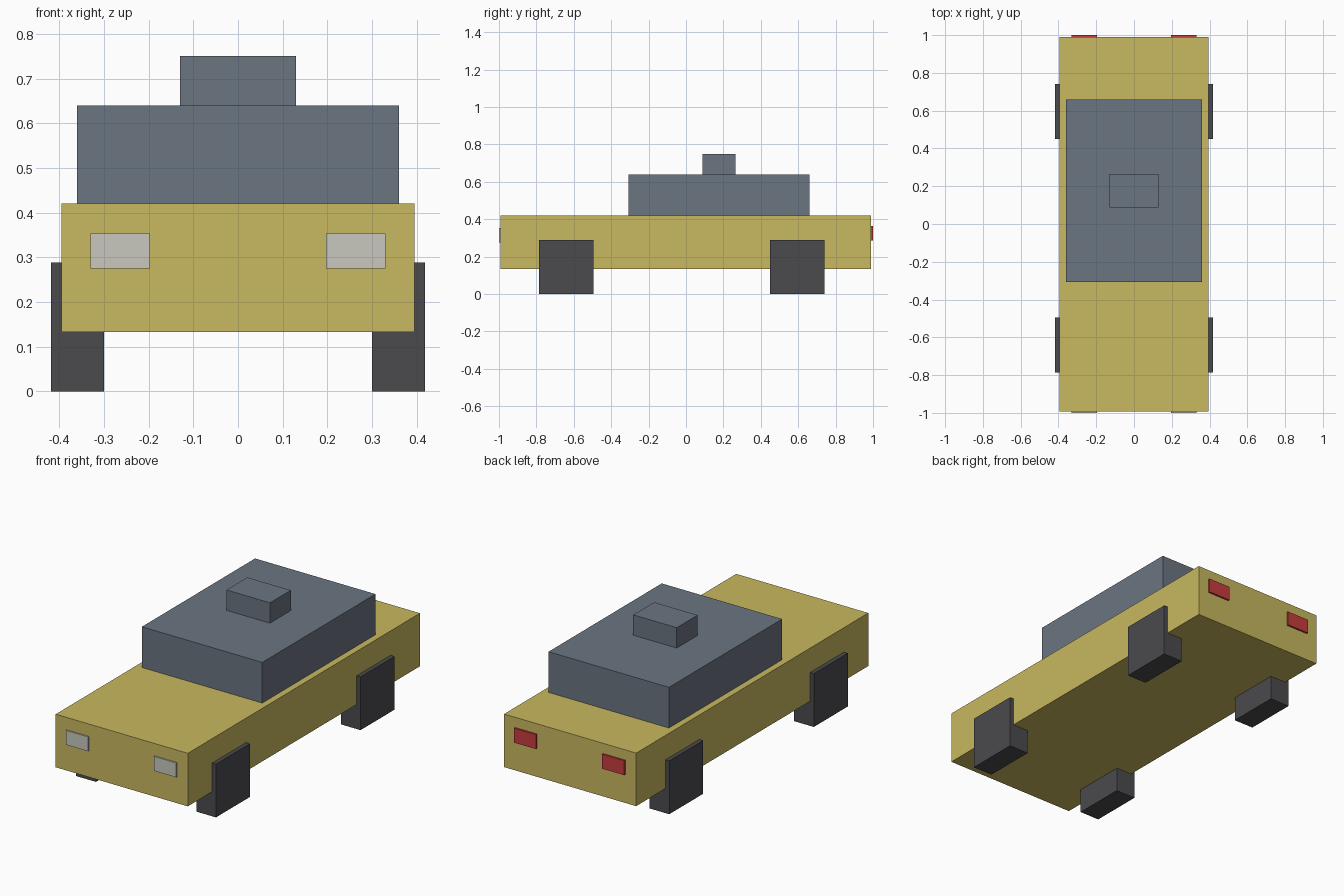
import bpy
from mathutils import Vector

default = bpy.data.objects.get("Cube")
if default:
    bpy.data.objects.remove(default, do_unlink=True)


def material(name, rgb):
    mat = bpy.data.materials.new(name)
    mat.use_nodes = True
    colour = (*rgb, 1)
    mat.diffuse_color = colour
    mat.node_tree.nodes["Principled BSDF"].inputs["Base Color"].default_value = colour
    return mat


yellow = material("body yellow", (0.58, 0.48, 0.115))
slate = material("cabin slate", (0.147, 0.178, 0.216))
charcoal = material("wheel charcoal", (0.07, 0.068, 0.075))
pale = material("headlight pale grey", (0.58, 0.58, 0.53))
red = material("tail light red", (0.57, 0.045, 0.05))


def box(name, low, high, mat):
    """Axis-aligned block between two opposite corners."""
    low, high = Vector(low), Vector(high)
    bpy.ops.mesh.primitive_cube_add(size=1, location=(low + high) / 2)
    obj = bpy.context.object
    obj.name = name
    obj.scale = high - low
    bpy.ops.object.transform_apply(location=False, rotation=False, scale=True)
    obj.data.materials.append(mat)


def box_pair(name, low, high, mat):
    """The same block on the left (+x) and mirrored on the right."""
    box("left_" + name, low, high, mat)
    box("right_" + name, (-high[0], *low[1:]), (-low[0], *high[1:]), mat)


# Body, cabin and roof block
box("body", (-0.395, -0.993, 0.133), (0.395, 0.99, 0.42), yellow)
box("cabin", (-0.36, -0.307, 0.42), (0.36, 0.66, 0.64), slate)
box("roof_block", (-0.13, 0.087, 0.64), (0.13, 0.265, 0.75), slate)

# Square wheels
for end, y in (("front", -0.64), ("rear", 0.595)):
    box_pair(end + "_wheel", (0.3, y - 0.145, 0), (0.418, y + 0.145, 0.288), charcoal)

# Lights, slightly proud of the body ends
box_pair("headlight", (0.197, -1.0, 0.275), (0.33, -0.985, 0.353), pale)
box_pair("tail_light", (0.197, 0.985, 0.287), (0.33, 1.0, 0.365), red)
